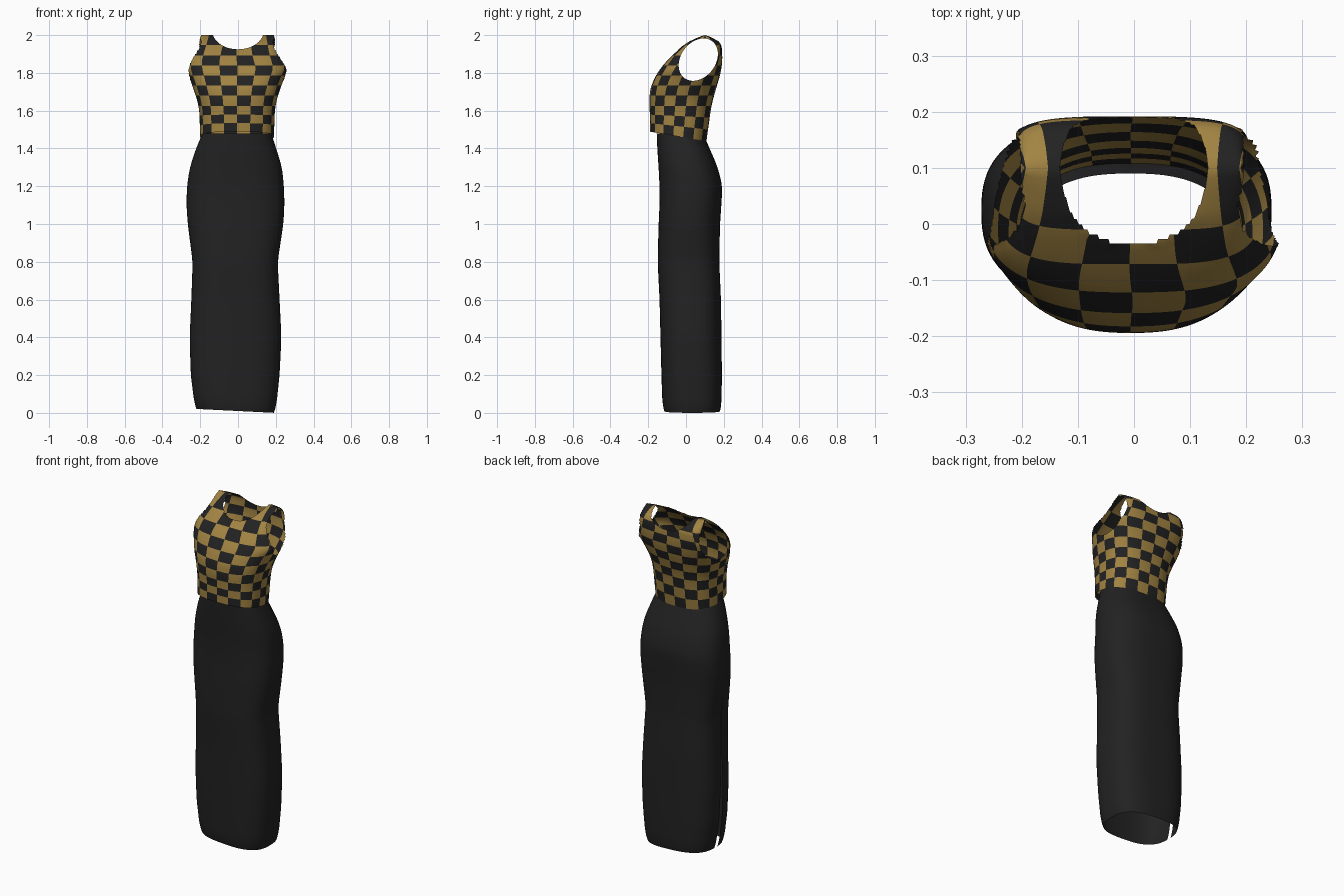
import bpy, bmesh
from math import sin, cos, pi, hypot

if "Cube" in bpy.data.objects:
    bpy.data.objects.remove(bpy.data.objects["Cube"], do_unlink=True)


def material(name, rgb):
    mat = bpy.data.materials.new(name)
    mat.use_nodes = True
    mat.diffuse_color = (*rgb, 1)
    bsdf = mat.node_tree.nodes["Principled BSDF"]
    bsdf.inputs["Base Color"].default_value = (*rgb, 1)
    bsdf.inputs["Roughness"].default_value = 0.8
    return mat


black = material("black cloth", (0.016, 0.016, 0.016))
gold = material("gold cloth", (0.36, 0.23, 0.055))


def lerp_row(table, z):
    """Linear lookup of a profile row by height."""
    z = min(max(z, table[0][0]), table[-1][0])
    for low, high in zip(table, table[1:]):
        if z <= high[0]:
            t = (z - low[0]) / (high[0] - low[0])
            return [a + (b - a) * t for a, b in zip(low, high)][1:]


def smooth_row(table, z, radius):
    """Profile row averaged over a small height window."""
    r = min(radius, z - table[0][0], table[-1][0] - z)
    rows = [lerp_row(table, z + r * k / 4) for k in range(-4, 5)]
    return [sum(col) / len(rows) for col in zip(*rows)]


def loft(table, rings, columns, start, radius, gap, shift):
    """Open tube of rounded cross-sections; gap opens a slit at the seam."""
    bm = bmesh.new()
    tag = bm.faces.layers.int.new("cell")
    z0, z1 = table[0][0], table[-1][0]
    previous = None
    for j in range(rings + 1):
        z = z0 + (z1 - z0) * j / rings
        left, right, front, back, n = smooth_row(table, z, radius)
        opening = gap(z)
        ring = []
        for i in range(columns + 1):
            a = start + opening / 2 + (2 * pi - opening) * i / columns
            c, s = cos(a), sin(a)
            r = (abs(c) ** n + abs(s) ** n) ** (-1 / n)
            x = (left + right) / 2 + (right - left) / 2 * r * c
            y = (front + back) / 2 + (back - front) / 2 * r * s
            ring.append(bm.verts.new((x, y, z + shift(x, y, z))))
        if previous:
            for i in range(columns):
                face = bm.faces.new((previous[i], previous[i + 1], ring[i + 1], ring[i]))
                face[tag] = (j - 1) * columns + i
                face.smooth = True
        previous = ring
    return bm, tag


def finish(bm, name, mats):
    bmesh.ops.remove_doubles(bm, verts=bm.verts, dist=0.0002)
    mesh = bpy.data.meshes.new(name)
    bm.to_mesh(mesh)
    bm.free()
    for mat in mats:
        mesh.materials.append(mat)
    obj = bpy.data.objects.new(name, mesh)
    bpy.context.collection.objects.link(obj)
    return obj


# Long skirt: height, left edge, right edge, front, back, squareness
skirt_profile = [
    (0, -.22, .19, -.115, .18, 2.8),
    (.04, -.232, .203, -.125, .188, 2.8),
    (.2, -.25, .22, -.13, .19, 2.8),
    (.4, -.256, .23, -.135, .188, 2.8),
    (.6, -.247, .22, -.14, .185, 2.8),
    (.8, -.24, .21, -.15, .176, 2.8),
    (1, -.266, .24, -.145, .18, 2.6),
    (1.1, -.273, .246, -.14, .187, 2.6),
    (1.2, -.27, .243, -.14, .193, 2.5),
    (1.3, -.255, .233, -.145, .168, 2.5),
    (1.4, -.222, .202, -.152, .125, 2.5),
    (1.48, -.188, .176, -.155, .09, 2.5),
]
skirt, _ = loft(
    skirt_profile, 74, 96, pi, .04,
    gap=lambda z: max(0, .95 - z) * .2,
    shift=lambda x, y, z: (.01 - .05 * x) * max(0, 1 - z * 5))
finish(skirt, "long_skirt", [black])

# Sleeveless bodice, closing along the shoulder line
bodice_profile = [
    (1.465, -.2, .19, -.19, .108, 2.6),
    (1.6, -.205, .195, -.192, .13, 2.5),
    (1.66, -.217, .205, -.195, .143, 2.4),
    (1.72, -.238, .225, -.188, .16, 2.4),
    (1.78, -.258, .248, -.163, .178, 2.5),
    (1.82, -.272, .27, -.138, .187, 2.6),
    (1.86, -.264, .25, -.105, .192, 3),
    (1.9, -.237, .22, -.065, .192, 4),
    (1.95, -.212, .202, -.008, .188, 5),
    (1.98, -.202, .195, .04, .16, 5),
    (2, -.195, .19, .1, .1, 5),
]
CHECK_COLUMNS, CHECK_ROWS, FINE = 18, 10, 8
columns = CHECK_COLUMNS * FINE
bodice, tag = loft(
    bodice_profile, CHECK_ROWS * FINE, columns, -pi / 2, .02,
    gap=lambda z: 0,
    shift=lambda x, y, z: -.17 * (y + .05) * max(0, 1 - (z - 1.465) / .15))

# Checks on the bodice
for face in bodice.faces:
    row, col = divmod(face[tag], columns)
    face.material_index = (row // FINE + col // FINE) % 2


# Neck and arm openings as ellipses in the front and side planes
def neck(p):
    return p.x / .135, (p.z - 2.02) / .095


def arm(p):
    return (p.y - .065 - .25 * (p.z - 1.87)) / .1, (p.z - 1.87) / .112


def in_arm(p):
    return abs(p.x) > .12 and hypot(*arm(p)) < 1


cut = [f for f in bodice.faces
       if hypot(*neck(f.calc_center_median())) < 1 or in_arm(f.calc_center_median())]
rim = {v for f in cut for v in f.verts}
bmesh.ops.delete(bodice, geom=cut, context="FACES")

# Pull the cut rims onto clean curves
for v in rim:
    if not v.is_valid:
        continue
    p = v.co
    d = hypot(*neck(p))
    if abs(d - 1) < .2 and abs(p.x) < .16:
        p.x /= d
        p.z = min(2, 2.02 + (p.z - 2.02) / d)
        continue
    u, w = arm(p)
    d = hypot(u, w)
    if abs(d - 1) < .2:
        p.z = 1.87 + w / d * .112
        p.y = .065 + .25 * (p.z - 1.87) + u / d * .1
finish(bodice, "checked_bodice", [gold, black])
